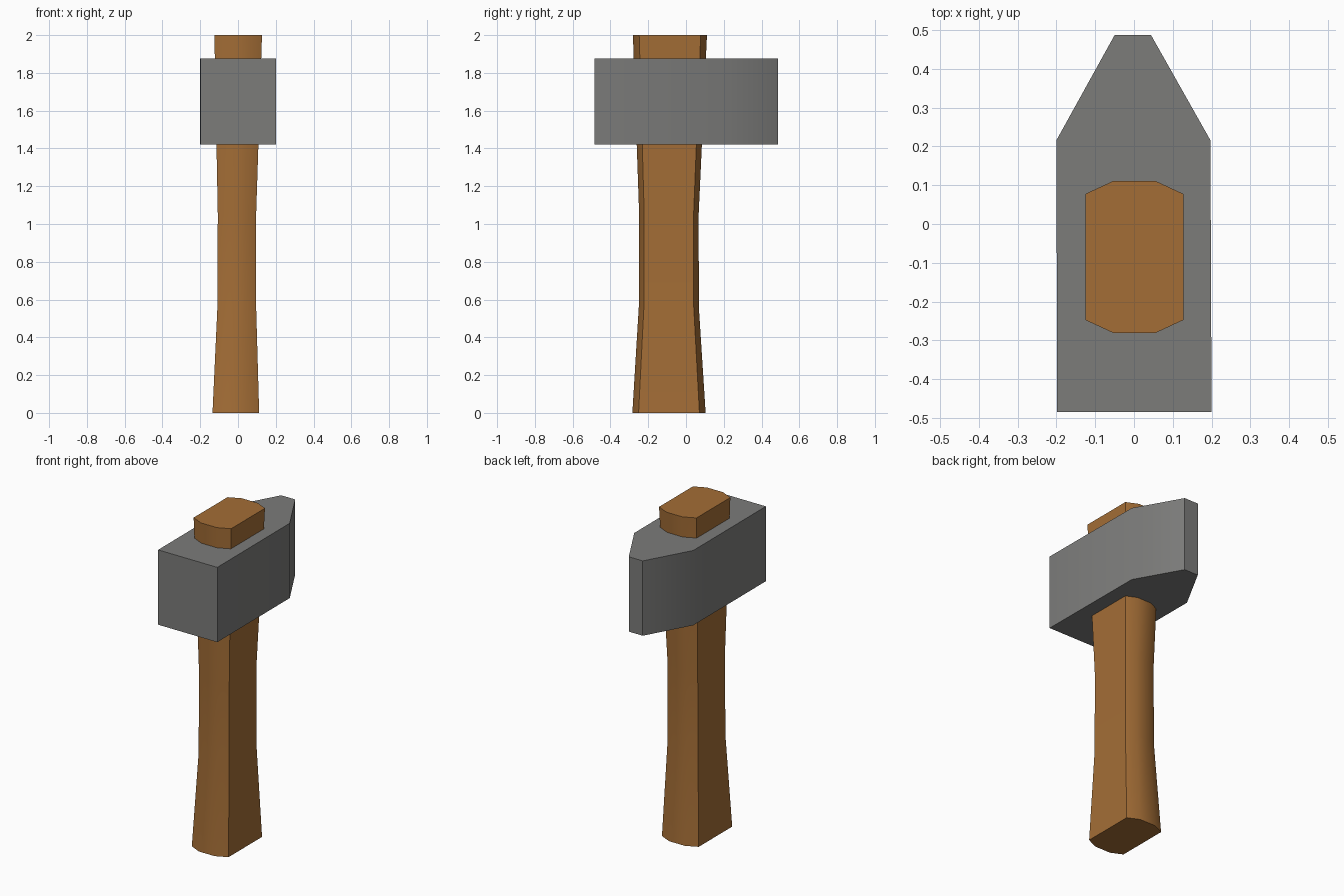
import bpy, bmesh, math

if "Cube" in bpy.data.objects:
    bpy.data.objects.remove(bpy.data.objects["Cube"])


def material(name, rgb):
    m = bpy.data.materials.new(name)
    m.diffuse_color = (*rgb, 1)
    m.use_nodes = True
    m.node_tree.nodes["Principled BSDF"].inputs["Base Color"].default_value = m.diffuse_color
    return m


def loft(name, rings, mat):
    """Skin a stack of equal-sized rings and cap both ends."""
    bm = bmesh.new()
    loops = [[bm.verts.new(p) for p in ring] for ring in rings]
    n = len(loops[0])
    for a, b in zip(loops, loops[1:]):
        for i in range(n):
            j = (i + 1) % n
            bm.faces.new((a[i], a[j], b[j], b[i]))
    bm.faces.new(loops[0][::-1])
    bm.faces.new(loops[-1])
    bmesh.ops.recalc_face_normals(bm, faces=bm.faces)
    me = bpy.data.meshes.new(name)
    bm.to_mesh(me)
    bm.free()
    me.materials.append(mat)
    ob = bpy.data.objects.new(name, me)
    bpy.context.collection.objects.link(ob)
    bpy.ops.object.select_all(action='DESELECT')
    ob.select_set(True)
    bpy.context.view_layer.objects.active = ob
    bpy.ops.object.shade_smooth_by_angle(angle=math.radians(35))
    return ob


wood = material("brown wood", (0.37, 0.155, 0.037))
steel = material("grey steel", (0.20, 0.20, 0.195))

# Hammer head: flat striking face at -y, wedge-shaped peen at +y
outline = [(-0.198, -0.485), (0.2, -0.485), (0.197, 0.216),
           (0.044, 0.487), (-0.05, 0.487), (-0.2, 0.216)]
loft("hammer_head", [[(x, y, z) for x, y in outline] for z in (1.42, 1.875)], steel)

# Handle: eight-sided section with bowed ends, narrowed at the grip
sections = [  # z, x min, x max, y min, y max
    (0.0, -0.135, 0.112, -0.284, 0.104),
    (0.56, -0.109, 0.096, -0.25, 0.068),
    (1.05, -0.107, 0.096, -0.248, 0.067),
    (2.0, -0.125, 0.127, -0.281, 0.111)]


def handle_ring(z, x0, x1, y0, y1):
    cx, cy, hx, hy = (x0 + x1) / 2, (y0 + y1) / 2, (x1 - x0) / 2, (y1 - y0) / 2
    quarter = [(1, 0.83), (0.43, 1)]
    pts = quarter + [(-x, y) for x, y in quarter[::-1]]
    pts += [(-x, -y) for x, y in pts]
    return [(cx + hx * x, cy + hy * y, z) for x, y in pts]


loft("handle", [handle_ring(*s) for s in sections], wood)
